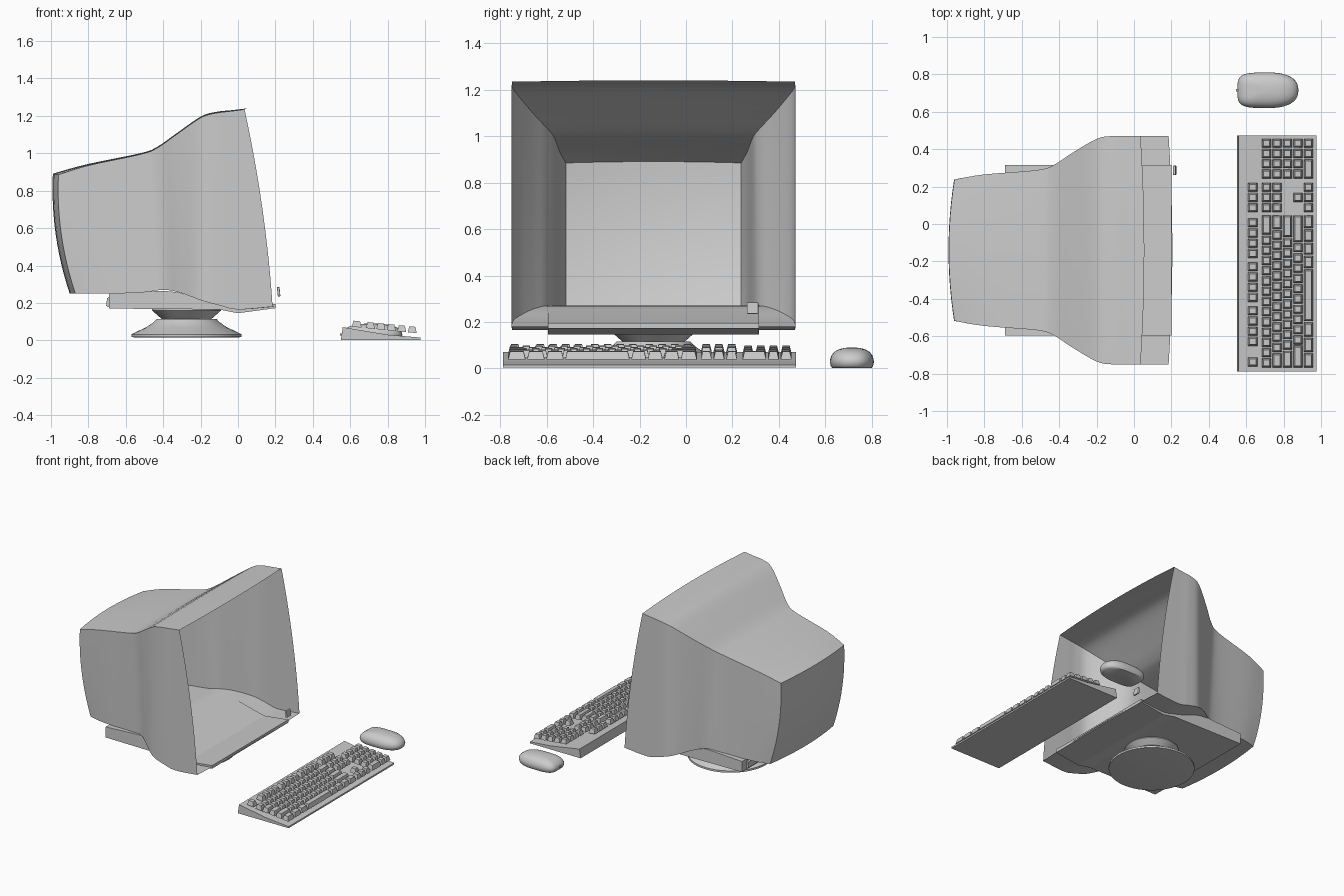
import bpy, bmesh, math

cube = bpy.data.objects.get("Cube")
if cube:
    bpy.data.objects.remove(cube)

plastic = bpy.data.materials.new("grey_plastic")
plastic.use_nodes = True
GREY = (0.6, 0.6, 0.6, 1)
plastic.diffuse_color = GREY
plastic.node_tree.nodes["Principled BSDF"].inputs["Base Color"].default_value = GREY

MID_Y = -0.14   # monitor centre line


def finish(name, bm, smooth=None):
    bmesh.ops.remove_doubles(bm, verts=bm.verts, dist=1e-5)
    bmesh.ops.recalc_face_normals(bm, faces=bm.faces)
    mesh = bpy.data.meshes.new(name)
    bm.to_mesh(mesh)
    bm.free()
    mesh.materials.append(plastic)
    ob = bpy.data.objects.new(name, mesh)
    bpy.context.collection.objects.link(ob)
    if smooth:
        bpy.ops.object.select_all(action='DESELECT')
        ob.select_set(True)
        bpy.context.view_layer.objects.active = ob
        bpy.ops.object.shade_smooth_by_angle(angle=math.radians(smooth))
    return ob


def bridge(bm, rings, closed=True, caps=True):
    """Skin a list of equal point rings."""
    rows = [[bm.verts.new(p) for p in ring] for ring in rings]
    n = len(rows[0])
    for a, b in zip(rows, rows[1:]):
        for i in range(n if closed else n - 1):
            j = (i + 1) % n
            bm.faces.new((a[i], a[j], b[j], b[i]))
    if caps:
        bm.faces.new(rows[0])
        bm.faces.new(rows[-1])


def prism(name, profile, y0, y1, smooth=None, bevel=0):
    """Side profile in x and z, extended along y."""
    bm = bmesh.new()
    bridge(bm, [[(x, y, z) for x, z in profile] for y in (y0, y1)])
    ob = finish(name, bm, smooth)
    if bevel:
        mod = ob.modifiers.new("Bevel", 'BEVEL')
        mod.width, mod.segments = bevel, 2
    return ob


def lathe(name, profile, cx, cy, steps=48):
    bm = bmesh.new()
    ang = [2 * math.pi * i / steps for i in range(steps)]
    bridge(bm, [[(cx + r * math.cos(a), cy + r * math.sin(a), z) for a in ang] for r, z in profile])
    return finish(name, bm, 30)


# --- Monitor shell: stations of top x, top z, bottom x, bottom z, half width, bow
STATIONS = [
    (-0.96, 0.885, -0.87, 0.25, 0.378, -0.03),
    (-0.80, 0.935, -0.75, 0.25, 0.405, -0.01),
    (-0.52, 0.995, -0.52, 0.255, 0.428, 0),
    (-0.43, 1.03, -0.40, 0.27, 0.455, 0),
    (-0.33, 1.10, -0.31, 0.255, 0.52, 0),
    (-0.20, 1.19, -0.20, 0.215, 0.595, 0),
    (-0.12, 1.215, -0.10, 0.187, 0.61, 0),
    (-0.04, 1.225, 0.00, 0.165, 0.61, 0.01),
    (0.035, 1.235, 0.185, 0.18, 0.61, 0.02),
]
SIDE = 12


def station(t):
    """Smooth interpolation through the stations."""
    k = min(int(t), len(STATIONS) - 2)
    f = t - k
    p = [STATIONS[max(0, min(len(STATIONS) - 1, k + d))] for d in (-1, 0, 1, 2)]
    return [0.5 * (2 * b + (c - a) * f + (2 * a - 5 * b + 4 * c - d) * f * f
                   + (3 * b - a - 3 * c + d) * f ** 3) for a, b, c, d in zip(*p)]


def shell_point(t, u, v):
    xt, zt, xb, zb, w, bow = station(t)
    h = (v + 1) / 2
    x = xb + (xt - xb) * h + bow * (1 - v * v) + bow * (1 - u * u)
    z = zb + (zt - zb) * h + 0.006 * max(v, 0) * (1 - u * u)
    return (x, MID_Y + u * w, z)


steps = [-1 + 2 * i / SIDE for i in range(SIDE + 1)]
loop = ([(u, -1) for u in steps[:-1]] + [(1, v) for v in steps[:-1]]
        + [(-u, 1) for u in steps[:-1]] + [(-1, -v) for v in steps[:-1]])
bm = bmesh.new()
count = (len(STATIONS) - 1) * 4
bridge(bm, [[shell_point(i / 4, u, v) for u, v in loop] for i in range(count + 1)], caps=False)
bridge(bm, [[shell_point(0, u, v) for u in steps] for v in steps], closed=False, caps=False)
finish("monitor_shell", bm, 35)

# --- Under tray, rear catch and power button
prism("monitor_tray", [(-0.69, 0.17), (-0.1, 0.165), (0, 0.145), (0.2, 0.172), (0.2, 0.195),
                       (0, 0.172), (-0.1, 0.195), (-0.2, 0.222), (-0.32, 0.257), (-0.4, 0.265),
                       (-0.69, 0.25)], MID_Y - 0.455, MID_Y + 0.455)
prism("tray_catch", [(-0.705, 0.185), (-0.685, 0.175), (-0.685, 0.235), (-0.7, 0.225)],
      MID_Y - 0.4, MID_Y + 0.4)
prism("power_button", [(0.213, 0.235), (0.227, 0.235), (0.222, 0.285), (0.208, 0.285)],
      0.262, 0.312, bevel=0.004)

# --- Swivel stand
lathe("stand_base", [(0.27, 0.015), (0.295, 0.018), (0.295, 0.032), (0.27, 0.045), (0.215, 0.07),
                     (0.175, 0.098), (0.16, 0.115)], -0.275, MID_Y)
lathe("stand_neck", [(0.13, 0.112), (0.145, 0.125), (0.185, 0.16), (0.185, 0.172)], -0.275, MID_Y)

# --- Keyboard case
KEY_Y0, KEY_Y1 = -0.8, 0.485
case = prism("keyboard_case", [(0.525, 0.108), (0.61, 0.09), (0.97, 0.054), (0.99, 0.045),
                               (0.998, 0.03), (0.996, 0.012), (0.93, 0.012), (0.8, 0.022),
                               (0.66, 0.042), (0.54, 0.07)], KEY_Y0, KEY_Y1)
prism("keyboard_base", [(0.55, 0.003), (0.975, 0.003), (0.975, 0.015), (0.8, 0.03),
                        (0.56, 0.07)], KEY_Y0 + 0.012, KEY_Y1 - 0.012)


def deck(x):
    return 0.09 - 0.1 * (x - 0.61)


def block(bm, x0, x1, y0, y1, low, high, taper=0.0):
    """Tapered block lying along the sloping deck."""
    rings = []
    for h, t in ((low, 0), (high, taper)):
        rings.append([(x, y, deck(x) + h) for x, y in (
            (x0 + t, y0 + t), (x1 - t, y0 + t), (x1 - t, y1 - t), (x0 + t, y1 - t))])
    bridge(bm, rings)


# --- Key wells cut into the case
ROW_X, PITCH, UNIT = 0.68, 0.056, 0.0547
MAIN_Y, NAV_Y, PAD_Y = -0.77, 0.06, 0.24
FUNC_X = 0.605
func_groups = [(-0.765, 1), (-0.655, 4), (-0.42, 4), (-0.185, 4), (NAV_Y, 3)]
bm = bmesh.new()
wells = [(FUNC_X, FUNC_X + 0.06, y, y + n * UNIT) for y, n in func_groups]
end = ROW_X + 5 * PITCH
wells += [(ROW_X, end, MAIN_Y, MAIN_Y + 15 * UNIT),
          (ROW_X, ROW_X + 2 * PITCH, NAV_Y, NAV_Y + 3 * UNIT),
          (end - PITCH, end, NAV_Y, NAV_Y + 3 * UNIT),
          (end - 2 * PITCH, end - PITCH - 0.001, NAV_Y + UNIT, NAV_Y + 2 * UNIT),
          (ROW_X, end, PAD_Y, PAD_Y + 4 * UNIT)]
for x0, x1, y0, y1 in wells:
    block(bm, x0 - 0.002, x1 + 0.002, y0 - 0.002, y1 + 0.002, -0.015, 0.04)
cutter = finish("well_cutter", bm)
cutter.hide_render = True
cutter.hide_viewport = True
cut = case.modifiers.new("Wells", 'BOOLEAN')
cut.operation, cut.object, cut.solver = 'DIFFERENCE', cutter, 'EXACT'

# --- Keys, row by row; negative widths are gaps
keys = bmesh.new()


def key_row(x, y, widths, depth=PITCH):
    for w in widths:
        size = abs(w) * UNIT
        if w > 0:
            block(keys, x + 0.004, x + depth - 0.004, y + 0.004, y + size - 0.004,
                  -0.017, 0.016, 0.008)
        y += size


main_rows = [[1] * 13 + [2], [1.5] + [1] * 12 + [1.5], [1.75] + [1] * 11 + [2.25],
             [2.25] + [1] * 10 + [2.75], [1.5, 1.5, 1.5, 5.2, 1.3, 1.3, 1.3, 1.4]]
nav_rows = [[1] * 3, [1] * 3, [], [-1, 1], [1] * 3]
pad_rows = [[1] * 4] * 4 + [[2, 1, 1]]
for y, rows in ((MAIN_Y, main_rows), (NAV_Y, nav_rows), (PAD_Y, pad_rows)):
    for i, row in enumerate(rows):
        key_row(ROW_X + i * PITCH, y, row)
for y, n in func_groups:
    key_row(FUNC_X, y, [1] * n, 0.06)
finish("keyboard_keys", keys)

# --- Mouse: squarish at the cord end, round at the palm end
MOUSE_X, MOUSE_Y = 0.716, 0.715


def mouse_ring(scale, z, n=40):
    ring = []
    for i in range(n):
        a = 2 * math.pi * i / n
        c, s = math.cos(a), math.sin(a)
        e = 2 / (2.4 if c > 0 else 4)
        ring.append((MOUSE_X + scale * 0.163 * math.copysign(abs(c) ** e, c),
                     MOUSE_Y + scale * 0.095 * math.copysign(abs(s) ** e, s), z))
    return ring


bm = bmesh.new()
bridge(bm, [mouse_ring(s, z) for s, z in (
    (0.9, 0.002), (0.96, 0.01), (1, 0.028), (0.98, 0.042), (0.92, 0.057), (0.8, 0.071),
    (0.62, 0.081), (0.4, 0.087), (0.15, 0.09))])
finish("mouse_body", bm, 50)
prism("mouse_cord_stub", [(0.545, 0.025), (0.57, 0.025), (0.57, 0.037), (0.545, 0.037)],
      MOUSE_Y - 0.007, MOUSE_Y + 0.007)
